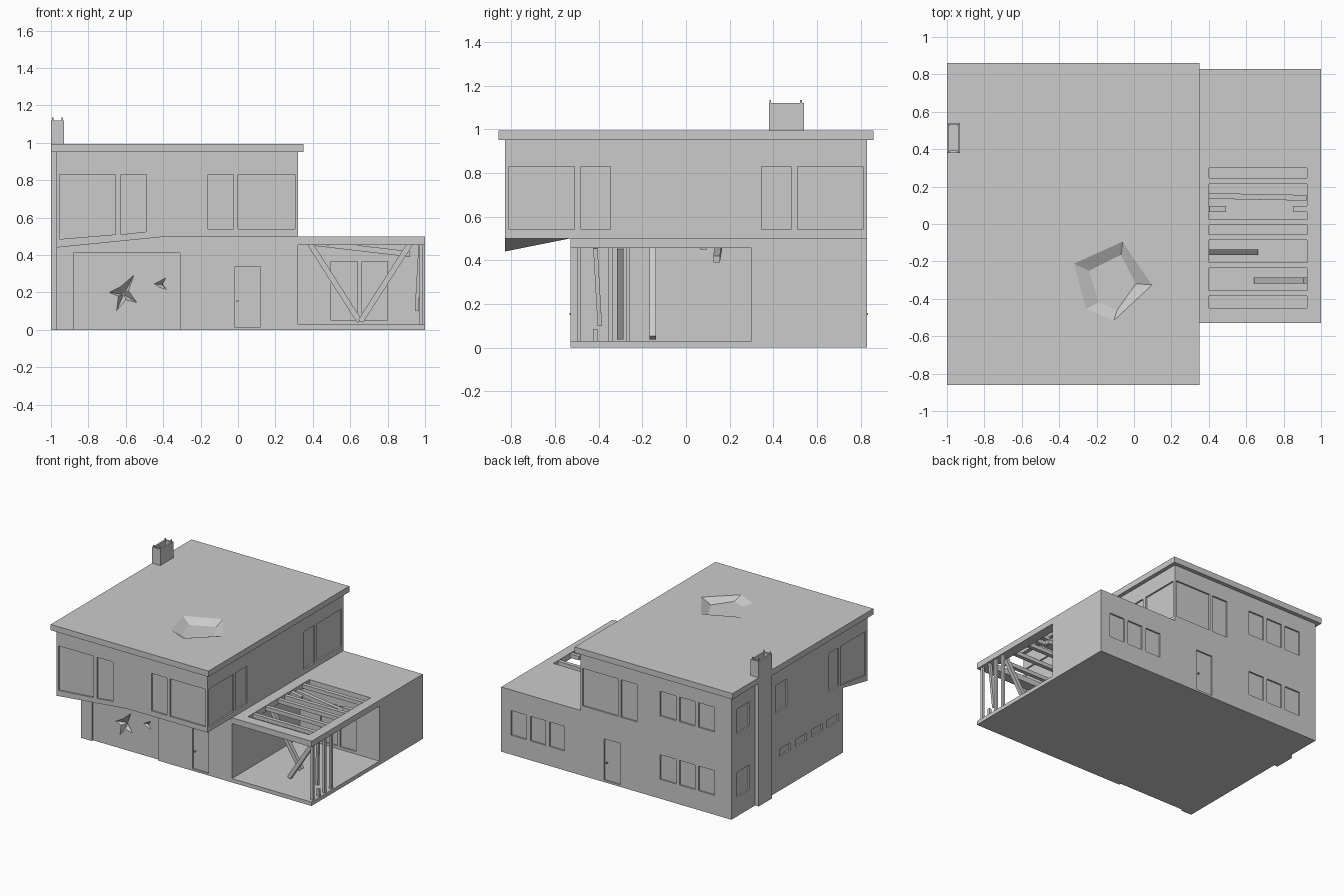
import bpy, bmesh
from mathutils import Vector

cube = bpy.data.objects.get("Cube")
if cube:
    bpy.data.objects.remove(cube, do_unlink=True)

plaster = bpy.data.materials.new("plaster_grey")
plaster.use_nodes = True
GREY = (0.6, 0.6, 0.6, 1)
plaster.diffuse_color = GREY
plaster.node_tree.nodes["Principled BSDF"].inputs["Base Color"].default_value = GREY


def loft(bm, loop_a, loop_b):
    """Closed solid between two loops of equal length."""
    a = [bm.verts.new(p) for p in loop_a]
    b = [bm.verts.new(p) for p in loop_b]
    bm.faces.new(a)
    bm.faces.new(b)
    n = len(a)
    for i in range(n):
        j = (i + 1) % n
        bm.faces.new((a[i], a[j], b[j], b[i]))


def box(bm, x, y, z):
    ring = lambda h: [(x[0], y[0], h), (x[1], y[0], h), (x[1], y[1], h), (x[0], y[1], h)]
    loft(bm, ring(z[0]), ring(z[1]))


def bar(bm, p, q, w=0.03):
    """Square timber from p to q."""
    p, q = Vector(p), Vector(q)
    side = Vector((0, 1, 0)) * w / 2
    up = (q - p).cross(side).normalized() * w / 2
    ring = lambda c: [c + side + up, c - side + up, c - side - up, c + side - up]
    loft(bm, ring(p), ring(q))


def finish(name, bm):
    bmesh.ops.recalc_face_normals(bm, faces=bm.faces)
    me = bpy.data.meshes.new(name)
    bm.to_mesh(me)
    bm.free()
    me.materials.append(plaster)
    ob = bpy.data.objects.new(name, me)
    bpy.context.collection.objects.link(ob)
    return ob


def combine(ob, bm, operation):
    """Apply a boolean with a temporary helper."""
    helper = finish("helper", bm)
    mod = ob.modifiers.new("cut", "BOOLEAN")
    mod.operation, mod.solver, mod.object = operation, "EXACT", helper
    bpy.context.view_layer.update()
    ev = ob.evaluated_get(bpy.context.evaluated_depsgraph_get())
    me = bpy.data.meshes.new_from_object(ev)
    ob.modifiers.clear()
    ob.data = me
    bpy.data.objects.remove(helper, do_unlink=True)


def on_wall(axis, plane, pts):
    return [(plane, u, v) if axis == "x" else (u, plane, v) for u, v in pts]


def recess(bm, axis, plane, u, z, depth=0.012, sag=(0, 0)):
    """Shallow opening; sag lowers the two bottom corners."""
    pts = [(u[0], z[0] - sag[0]), (u[1], z[0] - sag[1]), (u[1], z[1]), (u[0], z[1])]
    loft(bm, on_wall(axis, plane - depth, pts), on_wall(axis, plane + depth, pts))


def shrink(pts, k):
    cu, cv = (sum(c) / len(pts) for c in zip(*pts))
    return [(cu + (u - cu) * k, cv + (v - cv) * k) for u, v in pts]


# Main house with overhanging upper floor
bm = bmesh.new()
profile = [(-0.53, 0), (0.83, 0), (0.83, 0.95), (-0.83, 0.95), (-0.83, 0.5), (-0.53, 0.5)]
loft(bm, on_wall("x", -0.97, profile), on_wall("x", 0.32, profile))
house = finish("house_walls", bm)

# Sagging corner below the overhang
bm = bmesh.new()
corner = [bm.verts.new(p) for p in
          ((-0.97, -0.83, 0.5), (-0.97, -0.83, 0.44), (-0.37, -0.83, 0.5), (-0.97, -0.53, 0.5))]
for i in range(4):
    bm.faces.new(corner[:i] + corner[i + 1:])
combine(house, bm, "UNION")

# Back room of the side wing
bm = bmesh.new()
box(bm, (0.32, 1), (0.3, 0.83), (0, 0.5))
combine(house, bm, "UNION")

# Windows and doors
bm = bmesh.new()
tall, small, low = (0.54, 0.83), (0.64, 0.83), (0.15, 0.34)
recess(bm, "y", -0.83, (-0.955, -0.655), tall, sag=(0.055, 0.03))
recess(bm, "y", -0.83, (-0.625, -0.49), tall, sag=(0.03, 0.015))
for plane in (-0.83, 0.83):
    recess(bm, "y", plane, (-0.16, -0.025), tall)
    recess(bm, "y", plane, (0, 0.305), tall)
for s in (-1, 1):
    recess(bm, "x", 0.32, sorted((s * 0.81, s * 0.51)), tall)
    recess(bm, "x", 0.32, sorted((s * 0.48, s * 0.345)), tall)
recess(bm, "x", -0.97, (-0.81, -0.5), tall, sag=(0.05, 0.01))
recess(bm, "x", -0.97, (-0.48, -0.36), tall)
for i in range(3):
    u = -0.36 - 0.165 * i
    recess(bm, "y", 0.83, (u - 0.135, u), small)
    recess(bm, "y", 0.83, (u - 0.135, u), low)
    u = 0.915 - 0.164 * i
    recess(bm, "y", 0.83, (u - 0.13, u), low)
recess(bm, "x", -0.97, (0.61, 0.76), small)
recess(bm, "x", -0.97, (0.61, 0.76), low)
recess(bm, "x", -0.97, (0.15, 0.29), (0.62, 0.83))
for i in range(4):
    u = 0.245 - 0.195 * i
    recess(bm, "x", -0.97, (u - 0.135, u), (0.265, 0.32))
for plane in (-0.53, 0.83):
    recess(bm, "y", plane, (-0.02, 0.12), (0.015, 0.335))
recess(bm, "y", 0.3, (0.497, 0.64), (0.05, 0.365))
recess(bm, "y", 0.3, (0.663, 0.8), (0.05, 0.365))
recess(bm, "y", -0.53, (-0.88, -0.31), (-0.02, 0.41), 0.015)
combine(house, bm, "DIFFERENCE")

# Dents in the garage door
bm = bmesh.new()
big = [(-0.555, 0.295), (-0.585, 0.21), (-0.54, 0.145), (-0.6, 0.16), (-0.65, 0.1),
       (-0.64, 0.18), (-0.69, 0.2), (-0.63, 0.23)]
little = [(-0.385, 0.28), (-0.405, 0.245), (-0.38, 0.215), (-0.415, 0.225), (-0.45, 0.245)]
for pts, depth in ((big, 0.04), (little, 0.02)):
    loft(bm, on_wall("y", -0.516, pts), on_wall("y", -0.515 + depth, shrink(pts, 0.15)))
combine(house, bm, "DIFFERENCE")

# Flat roof with a five-sided crater
bm = bmesh.new()
box(bm, (-1, 0.35), (-0.86, 0.86), (0.95, 0.995))
roof = finish("roof_slab", bm)
bm = bmesh.new()
rim = [(-0.06, -0.09), (0.1, -0.325), (-0.11, -0.52), (-0.26, -0.455), (-0.325, -0.21)]
pit = [(-0.07, -0.165), (0.01, -0.32), (-0.09, -0.46), (-0.19, -0.42), (-0.24, -0.25)]
loft(bm, [(x, y, 0.997) for x, y in rim], [(x, y, 0.96) for x, y in pit])
combine(roof, bm, "DIFFERENCE")

# Chimney with hollow top and corner pegs
bm = bmesh.new()
box(bm, (-1, -0.93), (0.38, 0.54), (0, 1.12))
chimney = finish("chimney", bm)
bm = bmesh.new()
box(bm, (-0.988, -0.942), (0.392, 0.528), (1.05, 1.2))
combine(chimney, bm, "DIFFERENCE")
bm = bmesh.new()
for x in (-0.99, -0.94):
    for y in (0.386, 0.527):
        box(bm, (x - 0.004, x + 0.004), (y - 0.004, y + 0.004), (1.115, 1.135))
finish("chimney_pegs", bm)

# Carport floor and slatted roof
bm = bmesh.new()
box(bm, (0.32, 1), (-0.53, 0.3), (0, 0.03))
finish("carport_floor", bm)
bm = bmesh.new()
box(bm, (0.32, 0.4), (-0.53, 0.3), (0.455, 0.5))
box(bm, (0.925, 1), (-0.53, 0.3), (0.455, 0.5))
box(bm, (0.4, 0.925), (-0.53, -0.45), (0.455, 0.5))
finish("carport_roof", bm)
bm = bmesh.new()
for y in (0.23, 0.009, -0.07, -0.22, -0.37):
    bar(bm, (0.4, y, 0.48), (0.925, y, 0.48))
bar(bm, (0.4, 0.08, 0.48), (0.49, 0.08, 0.465))
bar(bm, (0.85, 0.08, 0.48), (0.925, 0.08, 0.48))
finish("roof_slats", bm)

# Fallen timbers
bm = bmesh.new()
bar(bm, (0.4, 0.15, 0.465), (0.92, 0.14, 0.405))
bar(bm, (0.385, -0.152, 0.46), (0.65, -0.152, 0.045))
bar(bm, (0.92, -0.302, 0.46), (0.655, -0.302, 0.045))
finish("fallen_timbers", bm)

# Side posts, one of them broken
bm = bmesh.new()
for y in (-0.49, -0.344, -0.266):
    box(bm, (0.97, 0.99), (y - 0.01, y + 0.01), (0.03, 0.455))
bar(bm, (0.975, -0.415, 0.455), (0.955, -0.395, 0.1), 0.02)
box(bm, (0.97, 0.99), (-0.425, -0.405), (0.03, 0.085))
finish("side_posts", bm)

# Door knobs
bm = bmesh.new()
for x, y in ((-0.003, -0.525), (0.1, 0.825)):
    box(bm, (x - 0.005, x + 0.005), (y - 0.008, y + 0.008), (0.148, 0.158))
finish("door_knobs", bm)
